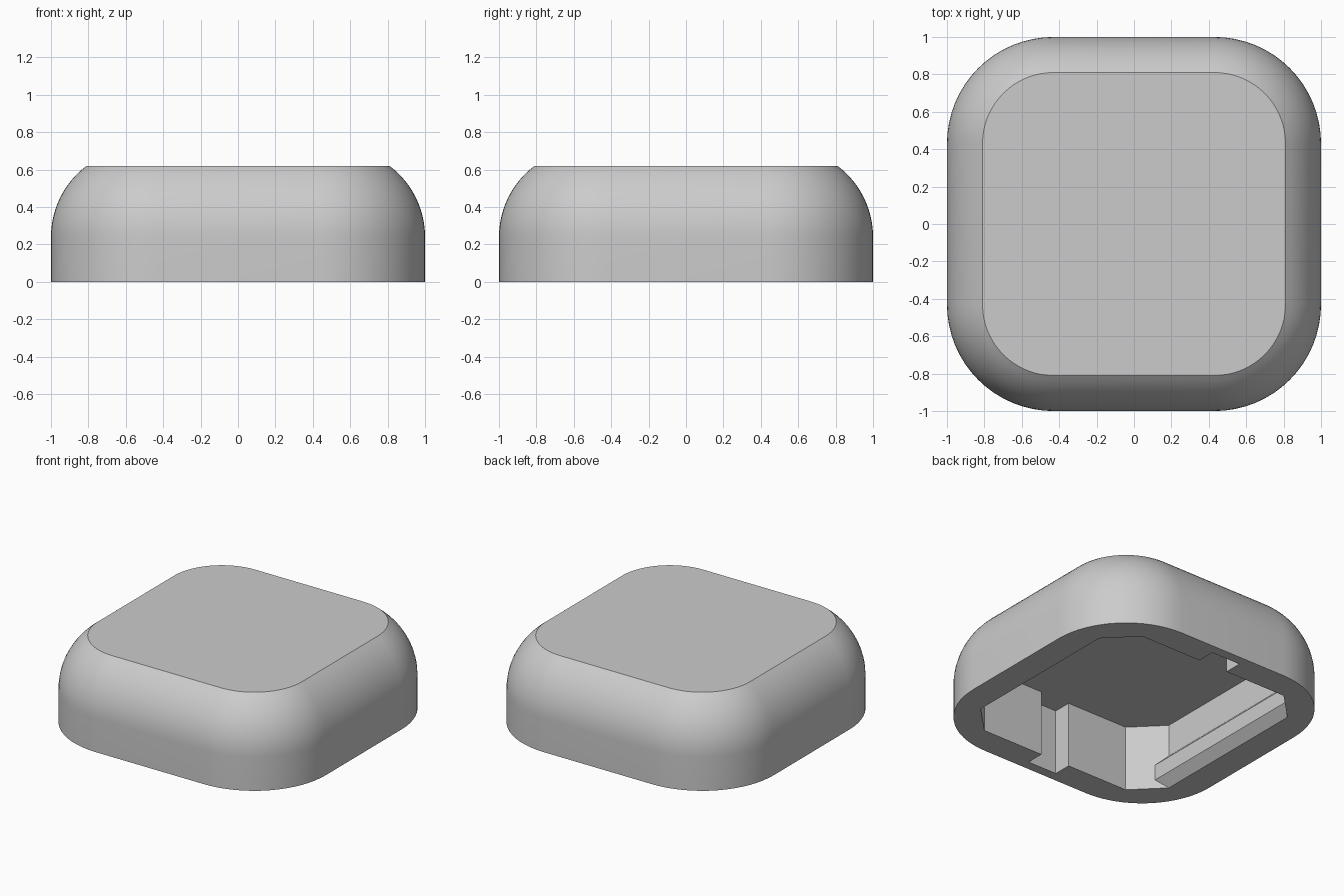
import bpy
import bmesh
from math import sin, cos, pi, radians, atan2

if "Cube" in bpy.data.objects:
    bpy.data.objects.remove(bpy.data.objects["Cube"], do_unlink=True)

HEIGHT = 0.62
WALL_TOP = 0.24      # where the straight wall turns into the shoulder
TOP_HALF = 0.81
CORNER = 0.57
CEILING = 0.47

grey = bpy.data.materials.new("plain grey")
grey.use_nodes = True
grey.diffuse_color = (0.6, 0.6, 0.6, 1)
grey.node_tree.nodes["Principled BSDF"].inputs["Base Color"].default_value = (0.6, 0.6, 0.6, 1)


def loft(name, rings):
    """Skin a stack of equal closed rings and cap both ends."""
    bm = bmesh.new()
    rows = [[bm.verts.new(p) for p in ring] for ring in rings]
    for low, high in zip(rows, rows[1:]):
        for i in range(len(low)):
            j = (i + 1) % len(low)
            bm.faces.new((low[i], low[j], high[j], high[i]))
    bm.faces.new(rows[0][::-1])
    bm.faces.new(rows[-1])
    bmesh.ops.recalc_face_normals(bm, faces=bm.faces)
    mesh = bpy.data.meshes.new(name)
    bm.to_mesh(mesh)
    bm.free()
    mesh.materials.append(grey)
    obj = bpy.data.objects.new(name, mesh)
    bpy.context.collection.objects.link(obj)
    return obj


def rounded_square(inset, z, steps=16):
    centre, radius = 1 - CORNER, CORNER - inset
    ring = []
    for quarter, (sx, sy) in enumerate([(1, 1), (-1, 1), (-1, -1), (1, -1)]):
        for k in range(steps + 1):
            a = (quarter + k / steps) * pi / 2
            ring.append((sx * centre + radius * cos(a), sy * centre + radius * sin(a), z))
    return ring


def subtract(target, cutter):
    cutter.hide_render = True
    mod = target.modifiers.new("cut", 'BOOLEAN')
    mod.operation = 'DIFFERENCE'
    mod.solver = 'EXACT'
    mod.object = cutter
    bpy.context.view_layer.objects.active = target
    bpy.ops.object.modifier_apply(modifier=mod.name)
    bpy.data.objects.remove(cutter, do_unlink=True)


# Outer shell: straight wall, circular shoulder, flat top
rise, run = HEIGHT - WALL_TOP, 1 - TOP_HALF
sweep = 2 * atan2(run, rise)
radius = rise / sin(sweep)
rings = [rounded_square(0, 0)]
for k in range(13):
    a = sweep * k / 12
    rings.append(rounded_square(radius * (1 - cos(a)), WALL_TOP + radius * sin(a)))
shell = loft("shell", rings)

# Cavity: chamfered square with a notch in the front and back walls
half_outline = [(0.8, -0.6), (0.8, 0.6), (0.6, 0.8),
                (0.115, 0.8), (0.115, 0.93), (-0.115, 0.93), (-0.115, 0.8), (-0.6, 0.8)]
outline = half_outline + [(-x, -y) for x, y in half_outline]
# the second half repeats the first turned half way round
cavity = loft("cavity_cutter", [[(x, y, z) for x, y in outline] for z in (-0.1, CEILING)])

# Snap ridges left standing along both side walls
ridge = [(0.9, -0.1), (0.736, 0.064), (0.736, 0.176), (0.9, 0.34)]
for side in (1, -1):
    bar = loft("ridge_cutter", [[(side * x, y, z) for x, z in ridge] for y in (-0.78, 0.78)])
    subtract(cavity, bar)
subtract(shell, cavity)

# Smooth shoulder, crisp edges
bpy.ops.object.select_all(action='DESELECT')
shell.select_set(True)
bpy.context.view_layer.objects.active = shell
bpy.ops.object.shade_smooth_by_angle(angle=radians(25))
